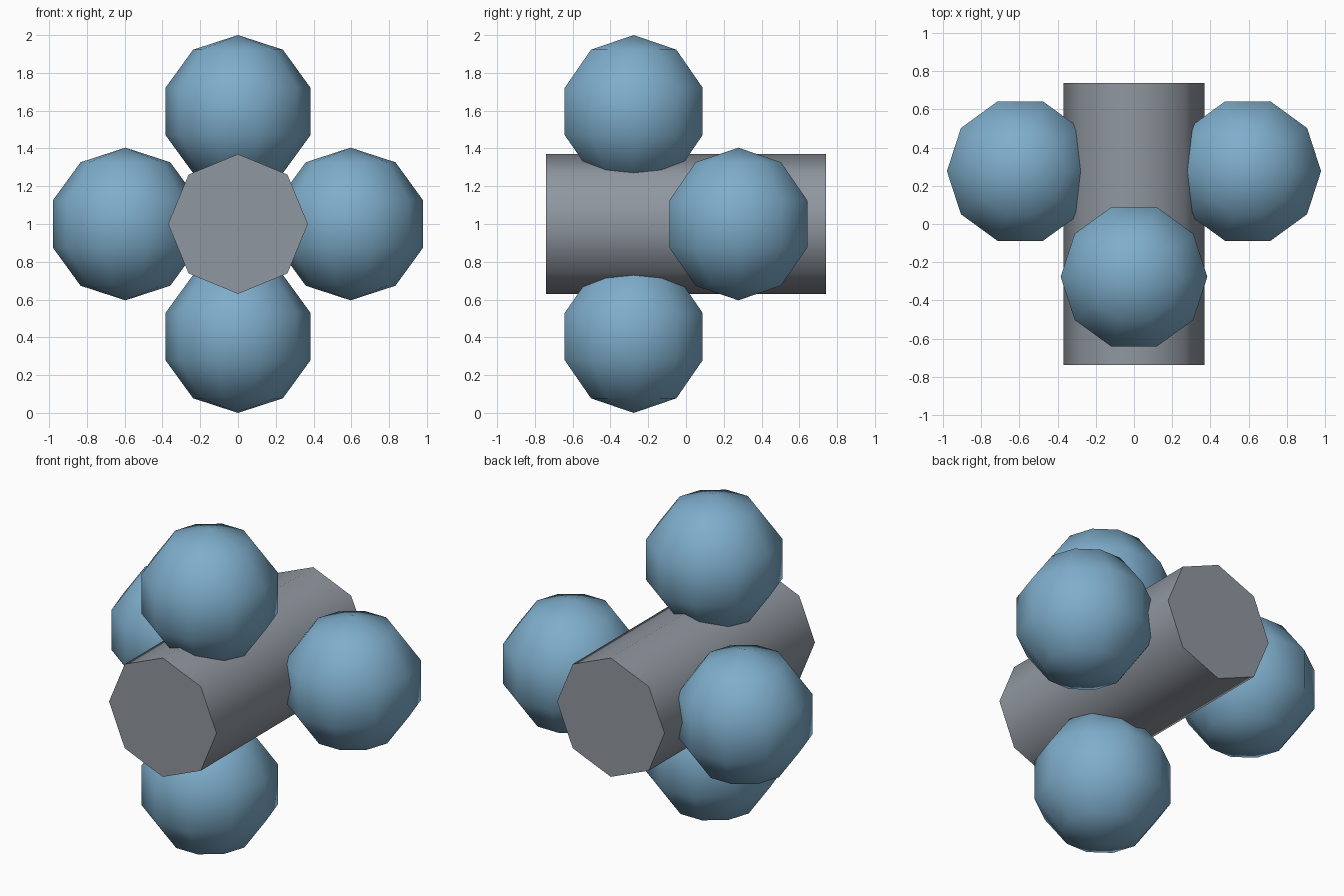
import bpy
import bmesh
from math import sin, cos, pi, radians
from mathutils import Matrix, Vector

cube = bpy.data.objects.get("Cube")
if cube:
    bpy.data.objects.remove(cube, do_unlink=True)


def make_material(name, colour):
    mat = bpy.data.materials.new(name)
    mat.use_nodes = True
    mat.diffuse_color = (*colour, 1)
    mat.node_tree.nodes["Principled BSDF"].inputs["Base Color"].default_value = (*colour, 1)
    return mat


grey = make_material("slate grey", (0.28, 0.31, 0.35))
blue = make_material("soft blue", (0.21, 0.42, 0.60))


def add_object(name, bm, location, mat):
    bmesh.ops.recalc_face_normals(bm, faces=bm.faces)
    mesh = bpy.data.meshes.new(name)
    bm.to_mesh(mesh)
    bm.free()
    mesh.materials.append(mat)
    obj = bpy.data.objects.new(name, mesh)
    obj.location = location
    bpy.context.collection.objects.link(obj)
    bpy.ops.object.select_all(action="DESELECT")
    obj.select_set(True)
    bpy.context.view_layer.objects.active = obj
    bpy.ops.object.shade_smooth_by_angle(angle=radians(60))


def add_ball(name, location, radius=0.404, segments=10, rings=5):
    # Half-circle profile spun about the vertical axis
    bm = bmesh.new()
    verts = [bm.verts.new((radius * sin(pi * i / rings), 0, radius * cos(pi * i / rings)))
             for i in range(rings + 1)]
    edges = [bm.edges.new(pair) for pair in zip(verts, verts[1:])]
    bmesh.ops.spin(bm, geom=verts + edges, cent=(0, 0, 0), axis=(0, 0, 1),
                   angle=2 * pi, steps=segments)
    bmesh.ops.remove_doubles(bm, verts=bm.verts, dist=0.001)
    add_object(name, bm, location, blue)


# Eight-sided core lying front to back
bm = bmesh.new()
bmesh.ops.create_cone(bm, cap_ends=True, segments=8, radius1=0.37, radius2=0.37,
                      depth=1.48, matrix=Matrix.Rotation(pi / 2, 4, "X"))
add_object("core_cylinder", bm, (0, 0, 1), grey)

# Vertical pair toward the front, side pair toward the back
centre, offset, shift = Vector((0, 0, 1)), 0.596, 0.277
for name, direction, y in (("top_ball", (0, 0, 1), -shift), ("bottom_ball", (0, 0, -1), -shift),
                           ("left_ball", (1, 0, 0), shift), ("right_ball", (-1, 0, 0), shift)):
    add_ball(name, centre + offset * Vector(direction) + Vector((0, y, 0)))
